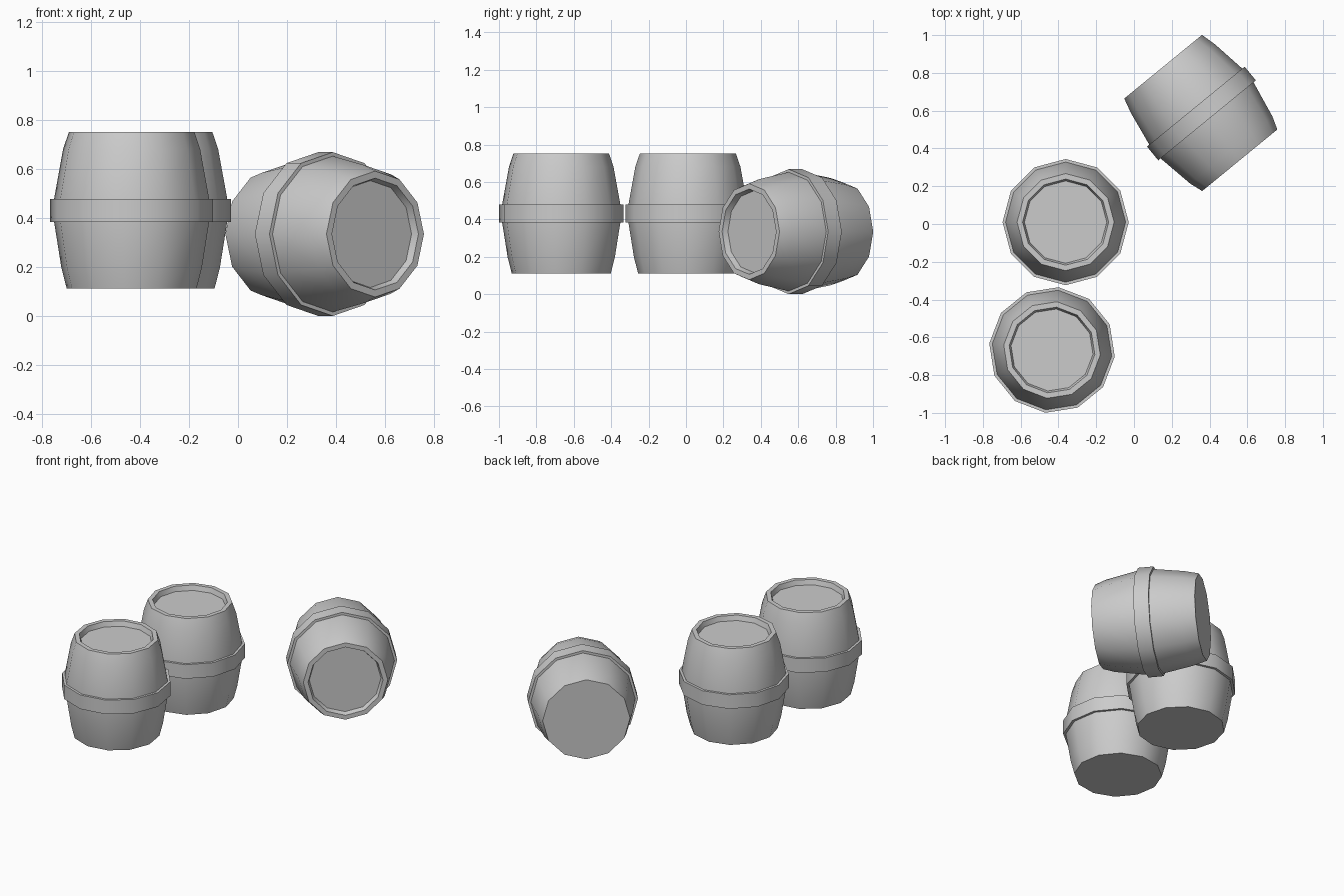
import bpy, bmesh, math

if "Cube" in bpy.data.objects:
    bpy.data.objects.remove(bpy.data.objects["Cube"])

SIDES = 12

grey = bpy.data.materials.new("plain grey")
grey.diffuse_color = (0.6, 0.6, 0.6, 1)
grey.use_nodes = True
grey.node_tree.nodes["Principled BSDF"].inputs["Base Color"].default_value = grey.diffuse_color


def lathe(name, profile, closed, loc, rot):
    """Turn an (r, z) profile, listed bottom to top on the outside, into a 12-sided solid."""
    bm = bmesh.new()
    rings = []
    for r, z in profile:
        rings.append([bm.verts.new((r * math.cos(a), r * math.sin(a), z))
                      for a in (2 * math.pi * i / SIDES for i in range(SIDES))])
    pairs = list(zip(rings, rings[1:]))
    if closed:
        pairs.append((rings[-1], rings[0]))
    else:
        bm.faces.new(rings[0][::-1])
        bm.faces.new(rings[-1])
    for lo, hi in pairs:
        for i in range(SIDES):
            j = (i + 1) % SIDES
            bm.faces.new((lo[i], lo[j], hi[j], hi[i]))
    bmesh.ops.recalc_face_normals(bm, faces=bm.faces)
    for f in bm.faces:
        f.smooth = True
    mesh = bpy.data.meshes.new(name)
    bm.to_mesh(mesh)
    bm.free()
    mesh.set_sharp_from_angle(angle=math.radians(40))
    mesh.materials.append(grey)
    ob = bpy.data.objects.new(name, mesh)
    ob.location = loc
    ob.rotation_euler = [math.radians(a) for a in rot]
    bpy.context.collection.objects.link(ob)


# bulging staves, rim and sunken lid; flat underside
BODY = [(0.266, -0.32), (0.288, -0.235), (0.318, -0.047), (0.318, 0.047),
        (0.281, 0.25), (0.257, 0.32), (0.228, 0.32), (0.218, 0.288)]
# hoop around the middle
HOOP = [(0.31, -0.047), (0.334, -0.047), (0.334, 0.047), (0.31, 0.047)]

BARRELS = [
    ("back_barrel", (-0.362, 0.01, 0.431), (0, 0, 0)),
    ("front_barrel", (-0.434, -0.667, 0.431), (0, 0, -6)),
    ("lying_barrel", (0.357, 0.585, 0.334), (90, 0, 39.3)),
]
for name, loc, rot in BARRELS:
    lathe(name + "_body", BODY, False, loc, rot)
    lathe(name + "_hoop", HOOP, True, loc, rot)
